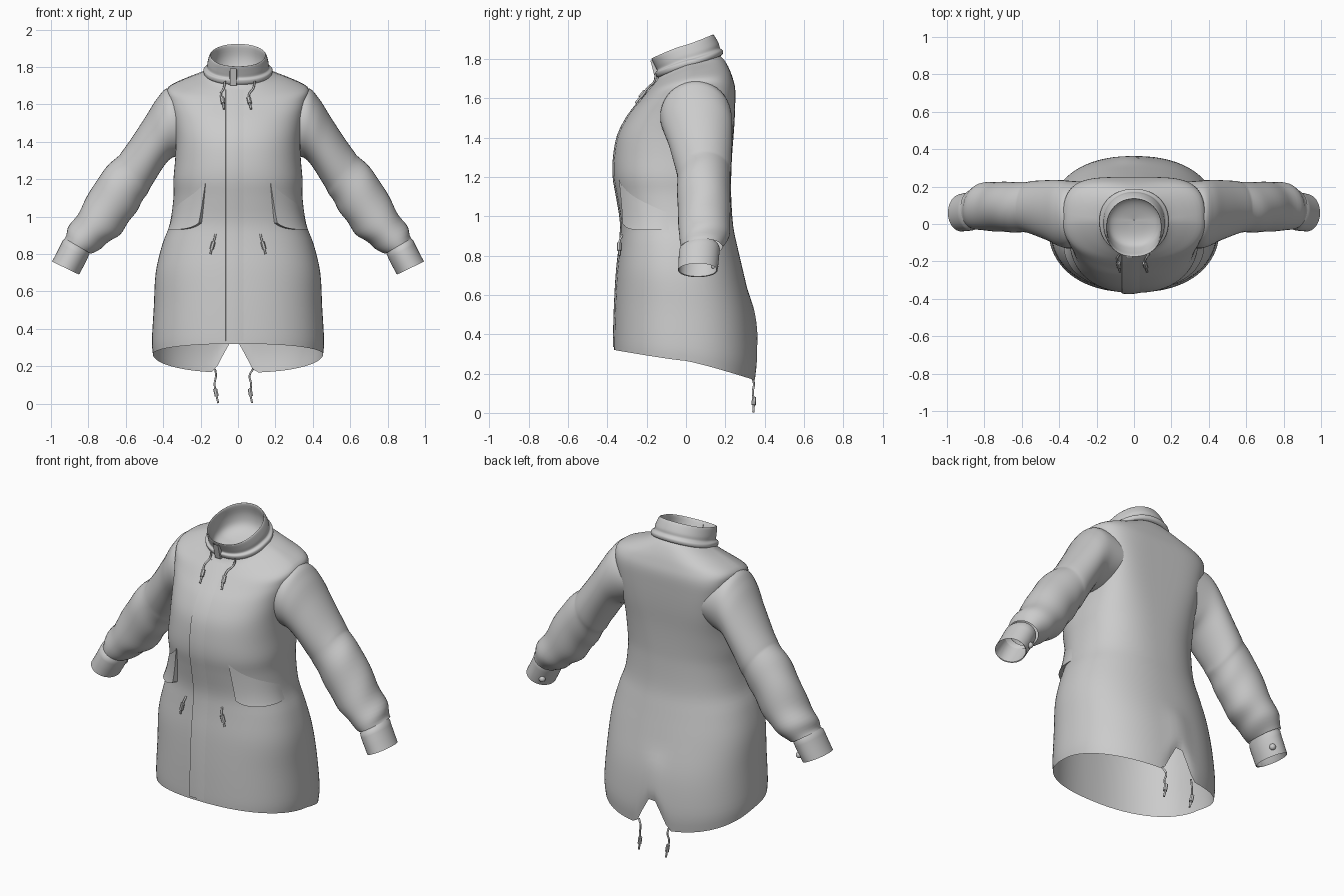
import bpy, bmesh, math
from math import sin, cos, pi
from mathutils import Vector
from mathutils.bvhtree import BVHTree

if "Cube" in bpy.data.objects:
    bpy.data.objects.remove(bpy.data.objects["Cube"])


def smooth_rows(rows, steps):
    """Catmull-Rom interpolation between rows of parameters."""
    out = []
    for i in range(len(rows) - 1):
        a, b, c, d = (rows[max(0, min(len(rows) - 1, i + k))] for k in (-1, 0, 1, 2))
        for j in range(steps):
            t = j / steps
            out.append([0.5 * (2 * q + (r - p) * t + (2 * p - 5 * q + 4 * r - s) * t * t
                               + (3 * q - p - 3 * r + s) * t ** 3)
                        for p, q, r, s in zip(a, b, c, d)])
    return out + [list(rows[-1])]


def grid(name, rows, closed=True, mirror=False, angle=50):
    """Skin a list of point rows into a smooth surface."""
    n = len(rows[0])
    bm = bmesh.new()
    vs = [[bm.verts.new(p) for p in r] for r in rows]
    for a, b in zip(vs, vs[1:]):
        for i in range(n if closed else n - 1):
            k = (i + 1) % n
            bm.faces.new((a[i], a[k], b[k], b[i]))
    bmesh.ops.recalc_face_normals(bm, faces=bm.faces)
    me = bpy.data.meshes.new(name)
    bm.to_mesh(me)
    bm.free()
    ob = bpy.data.objects.new(name, me)
    bpy.context.collection.objects.link(ob)
    bpy.ops.object.select_all(action='DESELECT')
    bpy.context.view_layer.objects.active = ob
    ob.select_set(True)
    bpy.ops.object.shade_smooth_by_angle(angle=math.radians(angle))
    if mirror:
        ob.modifiers.new("mirror", 'MIRROR')
    return ob


def power(v, n):
    return math.copysign(abs(v) ** (2 / n), v)


def ring(row, segs=96):
    """Garment cross-section: half width, front y, back y, z front/side/back, back squareness."""
    hw, yf, yb, zf, zs, zb, n = row
    yc, pts = (yf + yb) / 2, []
    for i in range(segs):
        a = 2 * pi * i / segs
        e = n if sin(a) > 0 else 2.3
        s = power(sin(a), e)
        z = zs + ((zb if s > 0 else zf) - zs) * abs(s) ** 1.15
        pts.append(Vector((hw * power(cos(a), e), yc + (yb - yf) / 2 * s, z)))
    return pts


# Coat body
body_rows = smooth_rows([
    (.455, -.365, .355, .32, .265, .165, 2.3), (.46, -.365, .363, .38, .34, .28, 2.3),
    (.45, -.36, .345, .55, .52, .48, 2.3), (.44, -.35, .30, .72, .70, .68, 2.3),
    (.405, -.335, .265, .86, .85, .83, 2.3), (.365, -.33, .24, .97, .96, .95, 2.4),
    (.345, -.35, .23, 1.1, 1.1, 1.1, 2.6), (.345, -.367, .23, 1.2, 1.2, 1.2, 2.8),
    (.335, -.365, .235, 1.3, 1.32, 1.32, 3.4), (.335, -.345, .245, 1.41, 1.43, 1.45, 4.2),
    (.35, -.295, .25, 1.51, 1.53, 1.56, 4.4), (.372, -.24, .25, 1.58, 1.63, 1.65, 4),
    (.372, -.20, .235, 1.63, 1.69, 1.71, 3.2), (.285, -.175, .215, 1.66, 1.735, 1.76, 2.5),
    (.20, -.15, .19, 1.69, 1.765, 1.80, 2.2), (.165, -.135, .165, 1.72, 1.78, 1.82, 2.2)], 4)
body_pts = [ring(r) for r in body_rows]
# Notch in the back hem
hem = [p.z for p in body_pts[0]]
for r in body_pts:
    for p, h in zip(r, hem):
        u = abs(p.x + .02) / .105
        if p.y > 0 and u < 1 and p.z < h + .45:
            p.z += .2 * (1 - u) ** .9 * (1 - (p.z - h) / .45)
body = grid("coat_body", body_pts)
tree = BVHTree.FromPolygons([v.co for v in body.data.vertices],
                            [p.vertices[:] for p in body.data.polygons])


def drape(x, z, off):
    hit = tree.ray_cast(Vector((x, -1, z)), Vector((0, 1, 0)))[0]
    return Vector((x, hit.y - off, z))


def wrap(deg, z, off):
    d = Vector((sin(math.radians(deg)), -cos(math.radians(deg)), 0))
    return tree.ray_cast(Vector((0, 0, z)), d)[0] + d * off


# Stand collar with the rolled hood casing below it, lined inside
collar_rows = smooth_rows([
    (.165, -.13, .165, 1.70, 1.76, 1.81, 2.1), (.183, -.148, .185, 1.71, 1.77, 1.822, 2.1),
    (.183, -.156, .187, 1.73, 1.79, 1.842, 2.1), (.166, -.148, .172, 1.742, 1.80, 1.856, 2.1),
    (.163, -.158, .166, 1.765, 1.825, 1.88, 2.1), (.152, -.175, .142, 1.80, 1.862, 1.92, 2.1),
    (.144, -.166, .134, 1.797, 1.858, 1.914, 2.1), (.146, -.14, .148, 1.75, 1.80, 1.85, 2.1),
    (.135, -.11, .14, 1.71, 1.75, 1.79, 2.1), (.09, -.06, .10, 1.70, 1.725, 1.75, 2.1),
    (.002, .018, .022, 1.715, 1.715, 1.715, 2.1)], 4)
grid("collar", [ring(r, 64) for r in collar_rows])

# Front placket
placket = []
for i in range(41):
    z = .335 + i * (1.68 - .335) / 40
    placket.append([drape(x, z, o) for x, o in
                    ((-.066, .0005), (-.065, .007), (-.03, .007), (0, .005), (.03, .0005))])
grid("front_placket", placket, closed=False, angle=30)

# Collar tab closing the neck
tab = [[Vector((x, -.152 - .024 * t, 1.70 + .092 * t)) + Vector((0, o, 0))
        for x, o in ((-.045, .02), (-.042, -.005), (-.008, -.005), (-.005, .02))]
       for t in (0, .25, .5, .75, 1)]
grid("collar_tab", tab, closed=False, angle=30)

# Slanted hanging pockets
pocket = []
for k, t in enumerate((0, 0, .03, .15, .35, .55, .8, 1)):
    row = []
    for j in range(15):
        s = max(0, j - 1) / 13
        z = .93 + .035 * (1 - s) ** 6 + t * (.22 - .13 * s)
        a = 33 - 6 * t + s * (44 + 3 * t)
        o = .001 if k == 0 or j == 0 else .026 * (1 - t) * (1 - s ** 3) + .004 * (1 - s)
        row.append(wrap(a, z, o))
    pocket.append(row)
grid("side_pocket", pocket, closed=False, mirror=True)

# Sleeves: outer edge x z, inner edge x z, front y, back y
sleeve_rows = smooth_rows([
    (.22, 1.65, .20, 1.38, -.10, .222), (.365, 1.688, .30, 1.33, -.13, .230),
    (.43, 1.635, .36, 1.31, -.12, .235), (.50, 1.525, .41, 1.25, -.09, .235),
    (.61, 1.36, .47, 1.15, -.055, .23), (.65, 1.315, .50, 1.10, -.045, .225),
    (.74, 1.22, .55, 1.02, -.045, .225), (.83, 1.06, .62, .92, -.04, .225),
    (.90, .95, .70, .855, -.035, .22), (.928, .885, .785, .80, -.025, .185)], 5)


def tube_ring(row, wob=0.0, phase=0.0, segs=40):
    ox, oz, ix, iz, y0, y1 = row
    c = Vector(((ox + ix) / 2, (y0 + y1) / 2, (oz + iz) / 2))
    u, v = Vector(((ox - ix) / 2, 0, (oz - iz) / 2)), Vector((0, (y1 - y0) / 2, 0))
    pts = []
    for i in range(segs):
        a = 2 * pi * i / segs
        k = 1 + wob * sin(phase + 2 * sin(a + .6)) * (.6 + .4 * cos(a * 2))
        pts.append(c + (u * cos(a) + v * sin(a)) * k)
    return pts


count = len(sleeve_rows)
grid("sleeve", [tube_ring(r, .075 * max(0, i / count - .3), i * .95)
                for i, r in enumerate(sleeve_rows)], mirror=True)

# Cuffs
cuff = [(.915, .89, .79, .81, -.01, .165), (.935, .875, .797, .795, -.032, .172),
        (.945, .855, .805, .775, -.036, .17), (.97, .805, .828, .73, -.038, .166),
        (.995, .76, .85, .69, -.04, .16), (.991, .762, .854, .694, -.036, .156),
        (.93, .87, .805, .79, -.028, .165)]
grid("cuff", [tube_ring(r) for r in cuff], mirror=True)

# Cuff buttons
spot = tube_ring(cuff[3])[14]
for side in (-1, 1):
    bpy.ops.mesh.primitive_uv_sphere_add(segments=16, ring_count=8, radius=.018,
                                         location=(side * spot.x, spot.y, spot.z))
    bpy.context.object.name = "cuff_button"
    bpy.ops.object.shade_smooth()


# Drawcords with toggles
def cord(name, pts, toggle_at):
    cu = bpy.data.curves.new(name, 'CURVE')
    cu.dimensions, cu.bevel_depth, cu.bevel_resolution = '3D', .0055, 2
    cu.use_fill_caps = True
    sp = cu.splines.new('BEZIER')
    sp.bezier_points.add(len(pts) - 1)
    for b, p in zip(sp.bezier_points, pts):
        b.co = p
        b.handle_left_type = b.handle_right_type = 'AUTO'
    bpy.context.collection.objects.link(bpy.data.objects.new(name, cu))
    a, b = Vector(pts[toggle_at]), Vector(pts[toggle_at + 1])
    bpy.ops.mesh.primitive_cylinder_add(vertices=12, radius=.011, depth=.04, location=a)
    ob = bpy.context.object
    ob.name = name + "_toggle"
    ob.rotation_euler = (b - a).to_track_quat('Z', 'Y').to_euler()
    bpy.ops.object.shade_smooth_by_angle()


for xs in ((-.07, -.075, -.092, -.082, -.075), (.09, .083, .06, .06, .07)):
    zs = (1.725, 1.69, 1.655, 1.62, 1.575)
    cord("neck_cord", [(x, -.155 if i == 0 else drape(x, z, .014).y, z)
                       for i, (x, z) in enumerate(zip(xs, zs))], 3)
for side in (-1, 1):
    cord("waist_cord", [drape(side * x, z, o) for x, z, o in
                        ((.12, .905, 0), (.126, .88, .012), (.136, .845, .014), (.148, .80, .01))], 2)
for xs in ((-.122, -.118, -.125, -.118, -.106), (.08, .062, .07, .066, .075)):
    cord("hem_cord", [(x, y, z) for x, y, z in
                      zip(xs, (.335, .345, .34, .345, .342), (.185, .15, .105, .06, .003))], 3)
